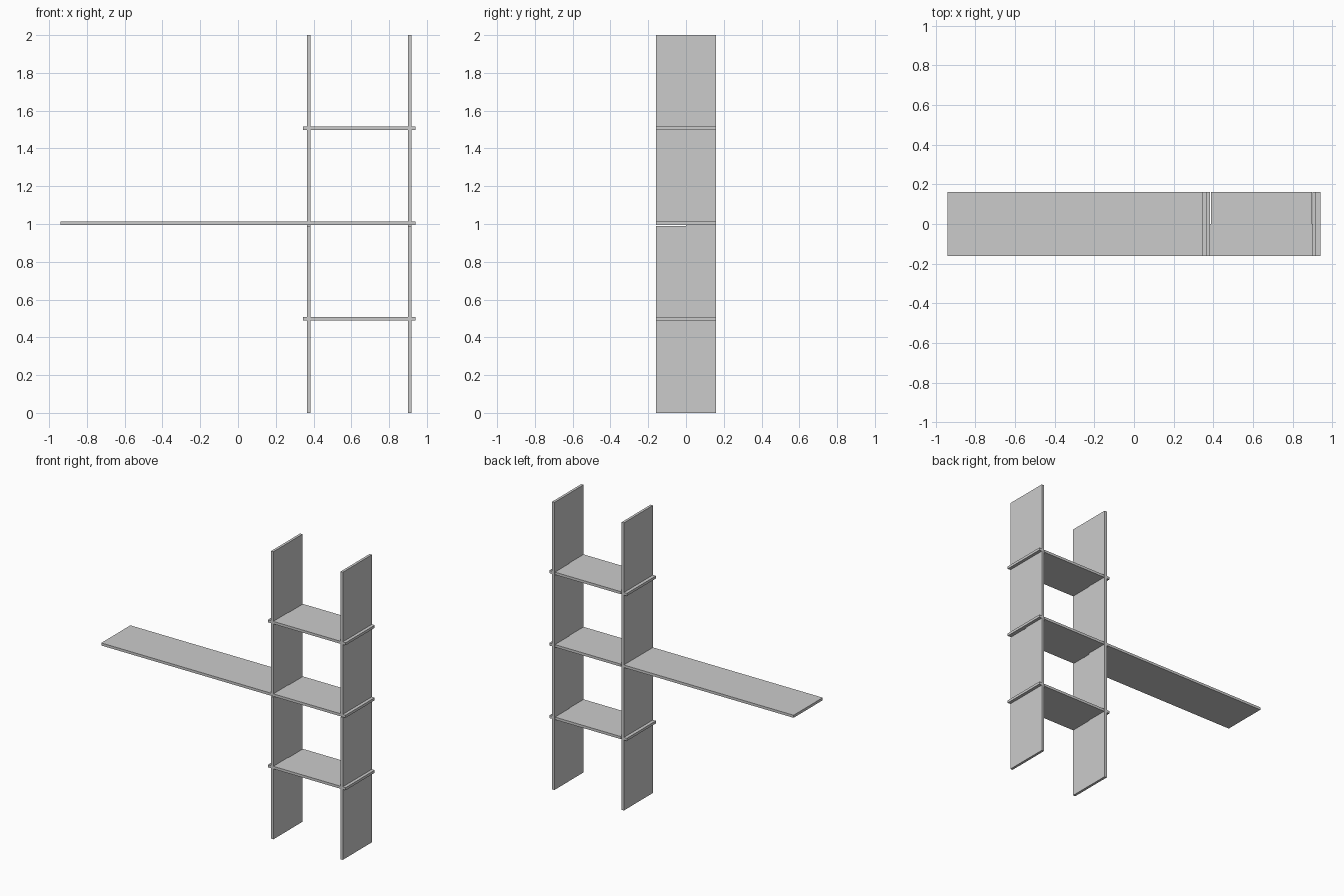
import bpy, bmesh
from mathutils import Vector

if "Cube" in bpy.data.objects:
    bpy.data.objects.remove(bpy.data.objects["Cube"])

D = 0.16    # half depth of every board
T = 0.018   # board thickness


def slotted_board(name, u0, u1, slots, side, place):
    """Board from u0 to u1 with half-depth slots cut in from y = side * D.
    place(u, y, t) maps board coordinates to world, t = 0 or T."""
    outline = [(u0, -side * D), (u0, side * D)]
    for a, b in slots:
        outline += [(a, side * D), (a, 0), (b, 0), (b, side * D)]
    outline += [(u1, side * D), (u1, -side * D)]
    bm = bmesh.new()
    face = bm.faces.new([bm.verts.new(place(u, y, 0)) for u, y in outline])
    res = bmesh.ops.extrude_face_region(bm, geom=[face])
    top = [v for v in res["geom"] if isinstance(v, bmesh.types.BMVert)]
    offset = Vector(place(0, 0, T)) - Vector(place(0, 0, 0))
    bmesh.ops.translate(bm, verts=top, vec=offset)
    bmesh.ops.recalc_face_normals(bm, faces=bm.faces)
    mesh = bpy.data.meshes.new(name)
    bm.to_mesh(mesh)
    bm.free()
    obj = bpy.data.objects.new(name, mesh)
    bpy.context.collection.objects.link(obj)
    return obj


uprights = {"left_upright": 0.366, "right_upright": 0.90}
shelves = {"lower_shelf": (0.49, 0.343),
           "long_middle_shelf": (0.994, -0.94),
           "upper_shelf": (1.498, 0.343)}

# Uprights, slotted in the front half; the middle slot has a little play below
upright_slots = [(0.49, 0.49 + T), (0.989, 0.994 + T), (1.498, 1.498 + T)]
for name, x in uprights.items():
    slotted_board(name, 0, 2, upright_slots, -1,
                  lambda u, y, t, x=x: (x + t, y, u))

# Shelves, slotted in the back half with a little play on the inner sides
shelf_slots = [(0.366, 0.366 + T + 0.004), (0.896, 0.90 + T)]
for name, (z, left) in shelves.items():
    slotted_board(name, left, 0.94, shelf_slots, 1,
                  lambda u, y, t, z=z: (u, y, z + t))
